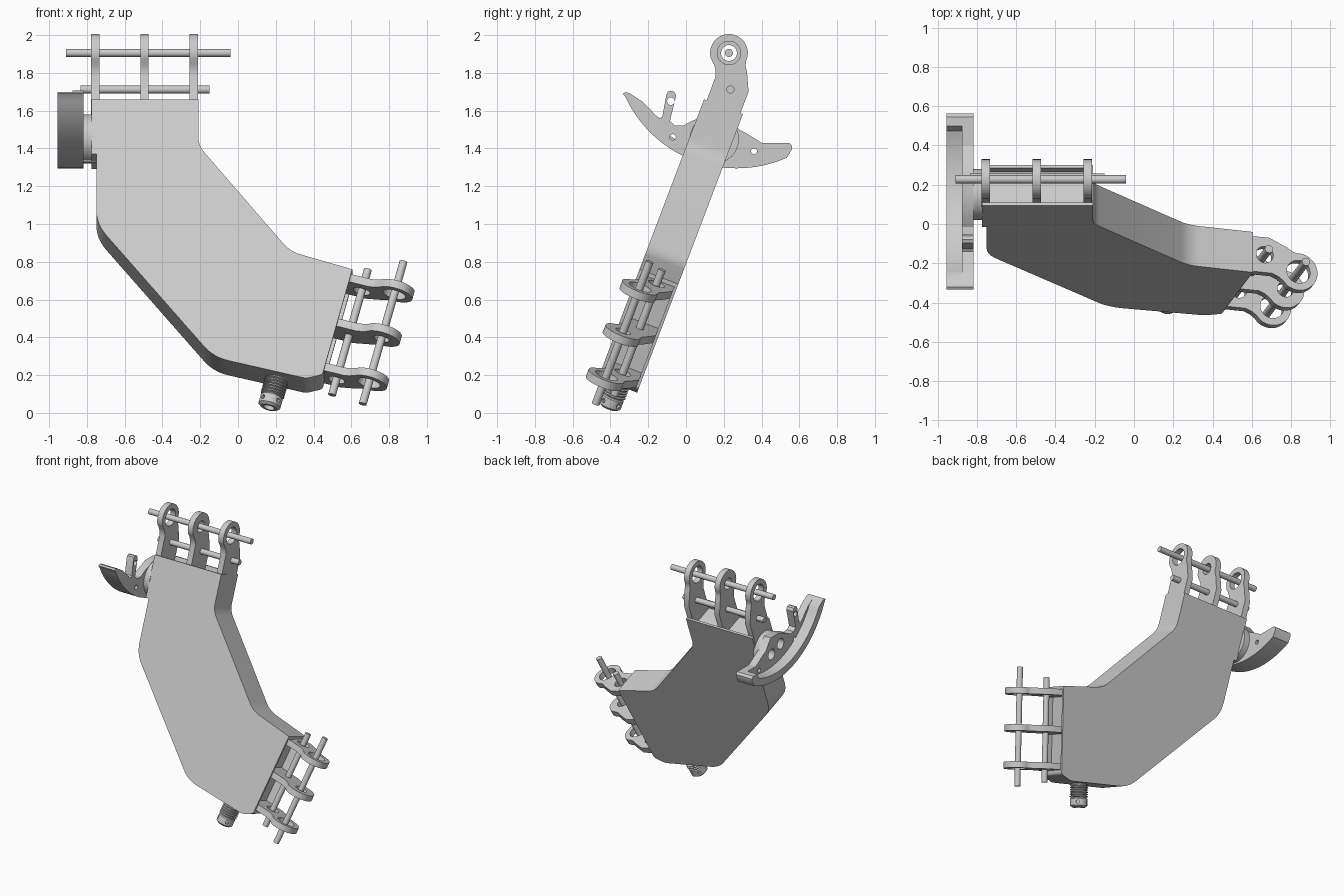
import bpy, bmesh, math
from mathutils import Matrix, Vector

if "Cube" in bpy.data.objects:
    bpy.data.objects.remove(bpy.data.objects["Cube"])

TILT = Matrix.Rotation(math.radians(-20.8), 4, 'X')   # whole arm leans back
# Axis maps for extruded profiles: profile X, profile Y, extrusion direction
XZ_Y = Matrix(((1, 0, 0, 0), (0, 0, 1, 0), (0, 1, 0, 0), (0, 0, 0, 1)))
YZ_X = Matrix(((0, 0, 1, 0), (1, 0, 0, 0), (0, 1, 0, 0), (0, 0, 0, 1)))


def make(name, bm, mat):
    bm.transform(mat)
    bmesh.ops.recalc_face_normals(bm, faces=bm.faces)
    me = bpy.data.meshes.new(name)
    bm.to_mesh(me)
    bm.free()
    ob = bpy.data.objects.new(name, me)
    bpy.context.collection.objects.link(ob)
    return ob


def prism(name, pts, d0, d1, mat):
    bm = bmesh.new()
    lo = [bm.verts.new((x, y, d0)) for x, y in pts]
    hi = [bm.verts.new((x, y, d1)) for x, y in pts]
    bm.faces.new(lo)
    bm.faces.new(hi)
    n = len(pts)
    for i in range(n):
        j = (i + 1) % n
        bm.faces.new((lo[i], lo[j], hi[j], hi[i]))
    return make(name, bm, mat)


def arc(cx, cy, r, a0, a1, n):
    return [(cx + r * math.cos(math.radians(a0 + (a1 - a0) * i / n)),
             cy + r * math.sin(math.radians(a0 + (a1 - a0) * i / n))) for i in range(n + 1)]


def circle(cx, cy, r, n=32):
    return arc(cx, cy, r, 0, 360, n)[:-1]


def rounded(corners):
    """Polygon from (x, y, fillet length) corners."""
    out = []
    for i, (x, y, r) in enumerate(corners):
        p = Vector((x, y))
        if not r:
            out.append((x, y))
            continue
        a = p + (Vector(corners[i - 1][:2]) - p).normalized() * r
        b = p + (Vector(corners[(i + 1) % len(corners)][:2]) - p).normalized() * r
        for k in range(7):
            t = k / 6
            out.append(tuple(a * (1 - t) ** 2 + p * 2 * t * (1 - t) + b * t * t))
    return out


def cut(ob, cutter):
    m = ob.modifiers.new("cut", 'BOOLEAN')
    m.operation, m.solver, m.object = 'DIFFERENCE', 'EXACT', cutter
    bpy.ops.object.select_all(action='DESELECT')
    bpy.context.view_layer.objects.active = ob
    ob.select_set(True)
    bpy.ops.object.modifier_apply(modifier=m.name)
    bpy.data.objects.remove(cutter)


# Bent slab body
body = prism("arm_body", rounded([
    (-.775, 1.585, 0), (-.21, 1.585, 0), (-.21, 1.325, .05), (.275, .725, .06),
    (.605, .623, 0), (.447, .028, .015), (.36, .006, .02), (-.13, .126, .08),
    (-.75, .88, .08), (-.75, 1.275, 0), (-.775, 1.275, 0)]), -.50, -.28, TILT @ XZ_Y)


# Hinge: three lugs and two pins, with a recess in the body end
def hinge(label, frame, end, far_pin, near_pin, near_hole):
    mat = TILT @ frame @ YZ_X
    e = end - .06
    cut(body, prism("recess_cutter", [(-.02, e), (.168, e), (.168, .1), (-.02, .1)],
                    -.262, .262, mat))
    profile = ([(-.02, -.345), (.17, -.345), (.17, -.155), (.125, -.06), (.108, -.035)]
               + arc(0, 0, .1, -6, 218, 36)
               + [(-.055, -.082), (-.035, -.108), (-.022, -.14)])
    for i, part in enumerate(("first", "middle", "last")):
        s = (i - 1) * .26
        lug = prism(f"{label}_{part}_lug", profile, s - .022, s + .022, mat)
        r = .042 if i == 1 else .062
        cut(lug, prism("bore_cutter", circle(0, 0, r), s - .05, s + .05, mat))
        if near_hole and i != 1:
            cut(lug, prism("hole_cutter", circle(.076, -.178, near_hole),
                           s - .05, s + .05, mat))
    prism(f"{label}_outer_pin", circle(0, 0, .021, 24), *far_pin, mat)
    prism(f"{label}_inner_pin", circle(.076, -.178, .021, 24), *near_pin, mat)


hinge("upper", Matrix.Translation((-.495, -.464, 1.862)), -.28,
      (-.415, .455), (-.34, .345), 0)
hinge("lower", Matrix.Translation((.765, -.464, .265)) @ Matrix.Rotation(math.radians(105), 4, 'Y'),
      -.247, (-.43, .405), (-.365, .37), .045)

# Ribbed cable fitting under the lower edge (lathe)
prof = [(0, 0), (.045, 0), (.06, .012), (.06, .06)]
for i in range(7):
    z = .066 + i * .016
    prof += [(.054, z), (.054, z + .004), (.064, z + .008), (.064, z + .012)]
prof += [(.055, .19), (.055, .24), (0, .24)]
bm = bmesh.new()
vs = [bm.verts.new((r, 0, z)) for r, z in prof]
es = [bm.edges.new(p) for p in zip(vs, vs[1:])]
bmesh.ops.spin(bm, geom=vs + es, cent=(0, 0, 0), axis=(0, 0, 1), angle=math.tau, steps=32)
bmesh.ops.remove_doubles(bm, verts=bm.verts, dist=1e-5)
fit_frame = (TILT @ Matrix.Translation((.163, -.39, -.118))
             @ Matrix.Rotation(math.radians(15), 4, 'Y'))
fitting = make("cable_fitting", bm, fit_frame)
cut(fitting, prism("socket_cutter", circle(0, 0, .03), -.05, .05, fit_frame))
for k in range(4):
    turn = Matrix.Rotation(math.radians(45 + 90 * k), 4, 'Z')
    cut(fitting, prism("screw_cutter", circle(0, .036, .012, 16), .045, .1,
                       fit_frame @ turn @ YZ_X))

# Crescent at the upper left: web plate with lug, plus full-width curved rim
outer = arc(.27, 1.946, .651, 205, 294, 40)
web = prism("crescent_web", outer + [
    (.56, 1.395), (.562, 1.415), (.545, 1.43), (.40, 1.43), (.32, 1.48), (.28, 1.50),
    (.22, 1.58), (.12, 1.58), (.03, 1.545), (-.016, 1.52), (-.06, 1.522), (-.085, 1.545),
    (-.052, 1.68), (-.062, 1.70), (-.08, 1.706), (-.097, 1.70), (-.105, 1.68),
    (-.125, 1.57), (-.14, 1.56), (-.16, 1.575), (-.23, 1.648), (-.30, 1.693),
    (-.32, 1.698), (-.334, 1.69)], -.875, -.817, YZ_X)
for y, z, r in ((.10, 1.49, .04), (.21, 1.45, .04), (.36, 1.385, .016),
                (-.08, 1.65, .02), (-.07, 1.46, .016)):
    cut(web, prism("web_hole_cutter", circle(y, z, r), -.93, -.80, YZ_X))
prism("crescent_rim", outer + [(.56, 1.395), (.562, 1.415), (.545, 1.43), (.50, 1.43)]
      + arc(.27, 1.946, .595, 290, 209, 36) + [(-.30, 1.693), (-.32, 1.698), (-.334, 1.69)],
      -.955, -.85, YZ_X)

# Mount between crescent and body
prism("crescent_mount_disc", circle(.15, 1.45, .13, 48), -.825, -.77, YZ_X)
prism("crescent_lock_pin", circle(.10, 1.345, .022, 24), -.825, -.74, YZ_X)

# Smooth curved sides, keep hard edges
bpy.ops.object.select_all(action='SELECT')
bpy.context.view_layer.objects.active = body
bpy.ops.object.shade_smooth_by_angle(angle=math.radians(30))
